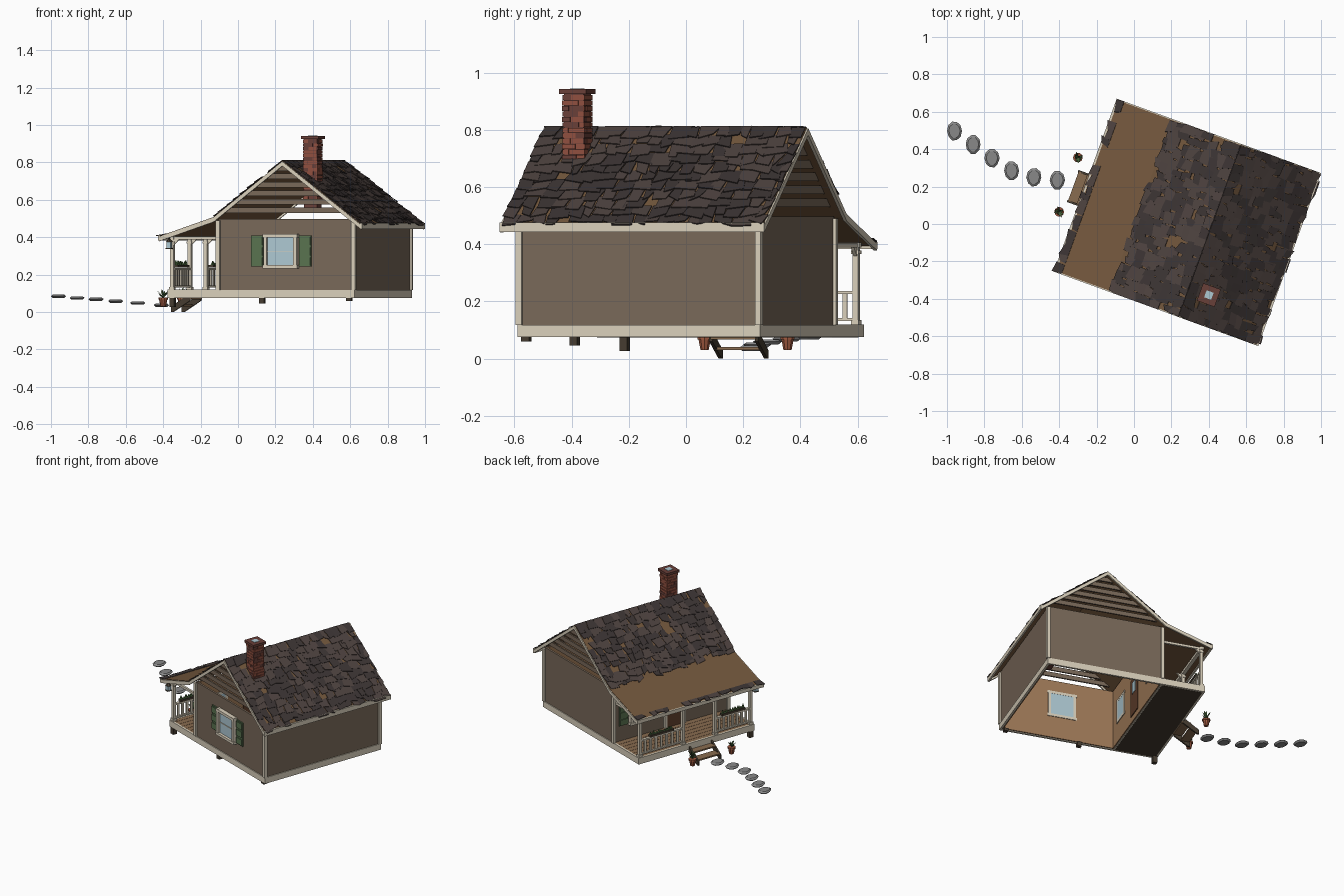
import bpy, bmesh, math, random
from mathutils import Vector, Matrix

if "Cube" in bpy.data.objects:
    bpy.data.objects.remove(bpy.data.objects["Cube"])

random.seed(4)
TURN = Matrix.Rotation(math.radians(-20), 4, 'Z')   # whole cabin is turned; u across gable, v along ridge
COL = dict(wall=(.19, .14, .10), cream=(.70, .63, .50), inner=(.36, .20, .10), deck=(.17, .095, .045),
           shingle=(.075, .055, .05), shingle2=(.045, .035, .034), brick=(.28, .08, .05), brick2=(.14, .05, .04),
           green=(.10, .17, .08), glass=(.42, .58, .65), dark=(.06, .045, .03), stone=(.25, .25, .25),
           pot=(.35, .10, .05), leaf=(.06, .12, .04), wood=(.25, .15, .08), door=(.12, .05, .025))
MATS = {}


def mat(key):
    if key not in MATS:
        MATS[key] = bpy.data.materials.new(key)
        MATS[key].diffuse_color = (*COL[key], 1)
    return MATS[key]


class Part:
    def __init__(self, name, key):
        self.name, self.key, self.bm = name, key, bmesh.new()

    def loft(self, a, b):
        A = [self.bm.verts.new(p) for p in a]
        B = [self.bm.verts.new(p) for p in b]
        self.bm.faces.new(A)
        self.bm.faces.new(B[::-1])
        for i in range(len(A)):
            j = (i + 1) % len(A)
            self.bm.faces.new((A[j], A[i], B[i], B[j]))
        return self

    def box(self, u0, u1, v0, v1, z0, z1):
        q = [(u0, v0), (u1, v0), (u1, v1), (u0, v1)]
        return self.loft([(*p, z0) for p in q], [(*p, z1) for p in q])

    def prism(self, pts, v0, v1):
        return self.loft([(u, v0, z) for u, z in pts], [(u, v1, z) for u, z in pts])

    def cyl(self, c, r0, r1, z0, z1, n=10):
        ring = lambda r, z: [(c[0] + r * math.cos(i * math.tau / n), c[1] + r * math.sin(i * math.tau / n), z) for i in range(n)]
        return self.loft(ring(r0, z0), ring(r1, z1))

    def done(self, turn=True):
        bmesh.ops.recalc_face_normals(self.bm, faces=self.bm.faces)
        if turn:
            self.bm.transform(TURN)
        me = bpy.data.meshes.new(self.name)
        self.bm.to_mesh(me)
        self.bm.free()
        me.materials.append(mat(self.key))
        bpy.context.collection.objects.link(bpy.data.objects.new(self.name, me))


U0, U1, V0, V1 = .01, .78, -.335, .555       # house footprint
P0, R0, R1 = -.27, -.38, .592                # porch edge, roof ends
ROOF = [(-.31, .405), (0, .508), (.392, .808), (.841, .468)]

# walls: outer siding and inner lining
def shell(name, key, d, t, z0, z1):
    p = Part(name, key)
    a, b, c, e = U0 + d, U1 - d, V0 + d, V1 - d
    p.box(a, b, c, c + t, z0, z1).box(a, b, e - t, e, z0, z1)
    p.box(a, a + t, c + t, e - t, z0, z1).box(b - t, b, c + t, e - t, z0, z1).done()

shell("outer_walls", "wall", 0, .01, .08, .497)
shell("inner_walls", "inner", .0105, .006, .08, .495)
shell("base_trim", "cream", -.006, .014, .075, .117)
p = Part("corner_trim", "cream")
for u in (U0, U1):
    for v in (V0, V1):
        p.box(u - .011, u + .011, v - .011, v + .011, .117, .49)
p.done()

# gable boards, cut to the roof slope
p = Part("gable_boards", "wall")
for v in (V0, V1 - .01):
    for k in range(6):
        z0 = .53 + k * .045
        z1 = min(z0 + .03, .785)
        w = lambda z: (.795 - z) / .76
        p.prism([(.392 - w(z0), z0), (.392 + w(z0), z0), (.392 + w(z1), z1), (.392 - w(z1), z1)], v, v + .01)
p.done()

# roof deck, rake boards and fascias
def strip(part, off, th, v0, v1):
    for (a, za), (b, zb) in zip(ROOF, ROOF[1:]):
        part.prism([(a, za - off), (b, zb - off), (b, zb - off - th), (a, za - off - th)], v0, v1)
    return part

strip(Part("roof_deck", "deck"), 0, .014, R0, R1).done()
p = Part("rake_and_fascia", "cream")
strip(p, .003, .024, R0 - .006, R0 + .006)
strip(p, .003, .024, R1 - .006, R1 + .006)
p.box(.835, .847, R0 - .006, R1 + .006, .443, .475)
p.box(-.316, -.304, R0 - .006, R1 + .006, .383, .408).done()

# ragged shingles laid in overlapping rows
tones = [Part("shingles_light", "shingle"), Part("shingles_dark", "shingle2")]

def shingle_slope(top, low, rows, first=0):
    T, L = Vector((top[0], 0, top[1])), Vector((low[0], 0, low[1]))
    d = (L - T).normalized()
    n = Vector((-d.z, 0, d.x))
    if n.z < 0:
        n = -n
    step = (L - T).length / rows
    for r in range(first, rows):
        v = R0 - .004
        while v < R1 - .01:
            w = min(random.uniform(.035, .075), R1 + .004 - v)
            if random.random() > .06:
                j = lambda a: random.uniform(-a, a)
                s0, s1 = r * step - .004, (r + 1) * step + .012
                if r == rows - 1:
                    s1 -= .012
                q = [(s0, v + j(.006)), (s0, v + w + j(.006)), (s1 + j(.016), v + w + j(.014)), (s1 + j(.016), v + j(.014))]
                pts = [T + d * s + Vector((0, min(max(vv, R0 - .006), R1 + .006), 0)) + n * ((.003 if k < 2 else .009) + j(.002))
                       for k, (s, vv) in enumerate(q)]
                random.choice(tones).loft(pts, [x - n * .004 for x in pts])
            v += w + .001
    return

shingle_slope(ROOF[2], ROOF[1], 10)
shingle_slope(ROOF[2], ROOF[3], 11)
shingle_slope(ROOF[1], ROOF[0], 9, 8)
for t in tones:
    t.done()

# chimney: core, staggered bricks, cap
cu, cv = .506, -.22
Part("chimney_core", "brick2").box(cu - .037, cu + .037, cv - .037, cv + .037, .53, .93).done()
bricks = [Part("bricks_red", "brick"), Part("bricks_red_b", "brick"), Part("bricks_dark", "brick2")]
for k in range(17):
    z = .60 + k * .019
    for side in range(4):
        rot = Matrix.Rotation(side * math.pi / 2, 3, 'Z')
        m = random.uniform(-.006, .006) + (.014 if k % 2 else -.014)
        for a, b in ((-.041, m - .001), (m + .001, .036)):
            o = random.uniform(.039, .043)
            q = [rot @ Vector(x) for x in ((a, -o, 0), (b, -o, 0), (b, -.034, 0), (a, -.034, 0))]
            base = Vector((cu, cv, z))
            random.choice(bricks).loft([base + x for x in q], [base + x + Vector((0, 0, .017)) for x in q])
for b in bricks:
    b.done()
Part("chimney_cap", "brick2").box(cu - .05, cu + .05, cv - .05, cv + .05, .925, .942).done()
Part("chimney_flue", "glass").box(cu - .02, cu + .02, cv - .02, cv + .02, .94, .944).done()

# windows with frames and slatted shutters; pos maps (along, out) to the wall
def window(tag, pos, c, zc, w, h):
    def b(part, a0, a1, o0, o1, z0, z1):
        x, y = pos(a0, o0), pos(a1, o1)
        part.box(min(x[0], y[0]), max(x[0], y[0]), min(x[1], y[1]), max(x[1], y[1]), z0, z1)
    g = Part("glass_" + tag, "glass")
    b(g, c - w, c + w, -.02, .012, zc - h, zc + h)
    g.done()
    f = Part("window_frame_" + tag, "cream")
    for s in (-1, 1):
        b(f, c + s * w - .009, c + s * w + .009, -.021, .028, zc - h - .01, zc + h + .01)
        b(f, c - w - .014, c + w + .014, -.021, .03, zc + s * h - .009, zc + s * h + .009)
    b(f, c - w, c + w, .01, .016, zc - .002, zc + .002)
    f.done()
    sh = Part("shutters_" + tag, "green")
    for s in (-1, 1):
        m = c + s * (w + .052)
        b(sh, m - .034, m + .034, 0, .008, zc - h, zc + h)
        for k in range(3):
            z = zc - h + k * h * .667
            b(sh, m - .03, m + .03, .006, .014, z + .006, z + h * .58)
    sh.done()

window("front", lambda a, o: (a, V0 - o), .37, .325, .085, .083)
window("porch_a", lambda a, o: (U0 - o, a), -.17, .30, .06, .075)
window("porch_b", lambda a, o: (U0 - o, a), .37, .30, .06, .075)

# door
Part("door", "door").box(U0 - .012, U0 + .022, .02, .15, .12, .38).done()
Part("door_glass", "glass").box(U0 - .015, U0 + .025, .055, .115, .27, .35).done()
p = Part("door_frame", "cream")
for a, b, c, d in ((.003, .02, .12, .395), (.15, .167, .12, .395), (.003, .167, .38, .397)):
    p.box(U0 - .017, U0, a, b, c, d)
p.done()

# porch floor, edge boards, footings
Part("porch_underside", "dark").box(P0 + .008, U0, V0 + .008, V1 - .008, .074, .1).done()
p = Part("porch_boards", "wood")
for k in range(7):
    p.box(P0 + k * .04, P0 + k * .04 + .038, V0, V1, .1, .118)
p.done()
Part("porch_edge", "cream").box(P0 - .006, P0 + .008, V0 - .006, V1 + .006, .075, .119) \
    .box(P0, U0, V0 - .006, V0 + .008, .075, .119).box(P0, U0, V1 - .008, V1 + .006, .075, .119).done()
p = Part("footings", "dark")
for u, z in ((.75, .06), (.255, .046), (-.255, .026)):
    p.box(u - .014, u + .014, V0, V0 + .028, z, .08)
p.done()

# porch posts, caps, brackets and beam
posts = (-.32, -.045, .205, .54)
pu = -.257
p = Part("porch_posts", "cream")
for v in posts:
    p.box(pu - .01, pu + .01, v - .01, v + .01, .118, .40)
    p.box(pu - .014, pu + .014, v - .014, v + .014, .118, .135)
    p.box(pu - .014, pu + .014, v - .014, v + .014, .365, .378)
    p.prism([(pu, .35), (pu, .385), (pu + .045, .395), (pu + .03, .378)], v - .006, v + .006)
p.box(pu - .012, pu + .012, V0, V1, .388, .406)
for v in (V0 + .006, V1 - .02):
    p.box(pu, U0, v, v + .014, .388, .404)
p.done()

# railings with planter foliage
p = Part("railings", "cream")
pl, lf = Part("rail_planters", "dark"), Part("rail_foliage", "leaf")
for a, b in ((posts[0], posts[1]), (posts[2], posts[3])):
    p.box(pu - .01, pu + .01, a, b, .225, .236).box(pu - .007, pu + .007, a, b, .132, .142)
    for k in range(7):
        v = a + (b - a) * (k + 1) / 8
        p.box(pu - .004, pu + .004, v - .008, v + .008, .14, .227)
    m = (a + b) / 2
    pl.box(pu - .014, pu + .014, m - .09, m + .09, .237, .252)
    for k in range(9):
        v = m - .08 + k * .02
        lf.cyl((pu + random.uniform(-.006, .006), v), .011, .003, .25, random.uniform(.262, .276), 5)
p.done()
pl.done()
lf.done()

# lantern hanging at the front porch corner
Part("lantern_glass", "glass").box(-.272, -.248, -.372, -.348, .342, .375).done()
Part("lantern_caps", "dark").cyl((-.26, -.36), .02, .006, .375, .39, 6).box(-.276, -.244, -.376, -.344, .338, .343) \
    .box(-.263, -.257, -.363, -.357, .385, .41).done()

# steps
p = Part("step_stringers", "dark")
for v in (-.012, .158):
    p.prism([(-.27, .10), (-.27, .06), (-.365, 0), (-.378, 0), (-.378, .028)], v, v + .012)
p.done()
Part("step_treads", "wood").box(-.325, -.265, -.005, .163, .066, .076).box(-.374, -.315, -.005, .163, .03, .04).done()

# potted plants beside the steps (world coordinates)
pots, leaves = Part("plant_pots", "pot"), Part("pot_leaves", "leaf")
for c in ((-.40, .065), (-.30, .355)):
    pots.cyl(c, .015, .023, .03, .07).cyl(c, .026, .026, .066, .078)
    for k in range(11):
        a, t = k * 2.4, random.uniform(.012, .034)
        z = random.uniform(.095, .132)
        d, s = Vector((math.cos(a), math.sin(a), 0)), Vector((-math.sin(a), math.cos(a), 0)) * .006
        o = Vector((*c, 0))
        m, e, b = o + d * t * .6 + Vector((0, 0, z - .012)), o + d * t + Vector((0, 0, z)), o + Vector((0, 0, .075))
        leaves.loft([b, m - s, e, m + s], [x + Vector((0, 0, .002)) for x in (b, m - s, e, m + s)])
pots.done(False)
leaves.done(False)

# stepping stones rising away from the steps
p = Part("stepping_stones", "stone")
for x, y, z in ((-.96, .498, .083), (-.86, .425, .074), (-.76, .352, .067), (-.655, .285, .057), (-.535, .25, .047), (-.41, .235, .035)):
    ring = [(x + .042 * math.cos(i * .628) * random.uniform(.9, 1), y + .054 * math.sin(i * .628) * random.uniform(.9, 1)) for i in range(10)]
    inner = [(x + (a - x) * .75, y + (b - y) * .75) for a, b in ring]
    p.loft([(*q, z - .008) for q in inner], [(*q, z + .002) for q in ring])
    p.loft([(*q, z + .002) for q in ring], [(*q, z + .01) for q in inner])
p.done(False)

for m in bpy.data.materials:
    if m.users and not m.is_grease_pencil:
        m.use_nodes = True
        m.node_tree.nodes["Principled BSDF"].inputs["Base Color"].default_value = m.diffuse_color
